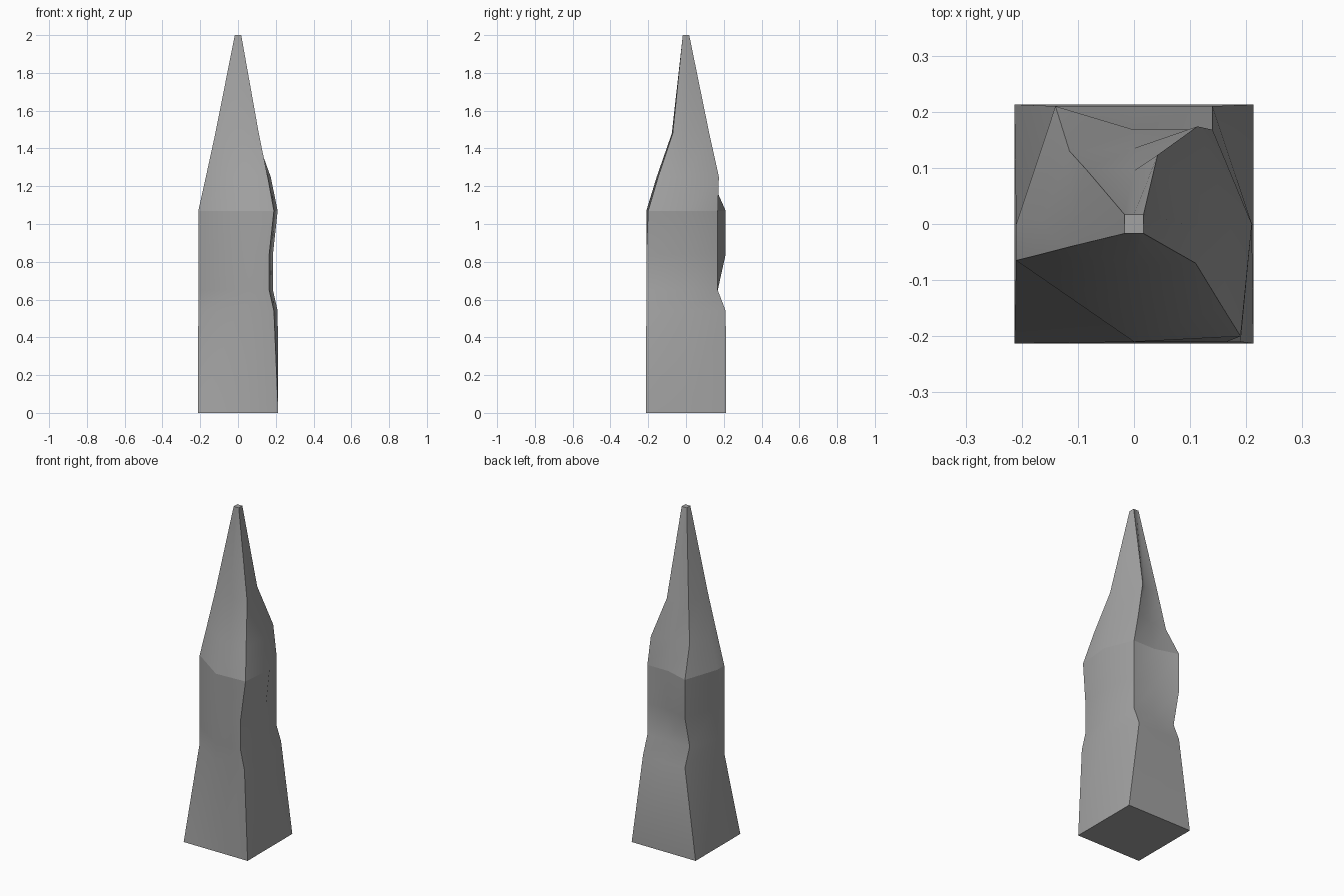
import bpy
import bmesh

cube = bpy.data.objects.get("Cube")
if cube:
    bpy.data.objects.remove(cube, do_unlink=True)

# Grey stone colour
stone = bpy.data.materials.new("stone grey")
stone.use_nodes = True
colour = (0.36, 0.36, 0.36, 1.0)
stone.diffuse_color = colour
stone.node_tree.nodes["Principled BSDF"].inputs["Base Color"].default_value = colour

BASE_HALF = 0.213
TIP_HALF = 0.017
SHOULDER = 4  # ring where the shaft turns into the point


def square_ring(height, half):
    """A plain square section with corners and side middles."""
    corners = [(-half, -half), (half, -half), (half, half), (-half, half)]
    return height, corners, (half, half, half, half)


# Each section: height, corners (front -x, front +x, back +x, back -x),
# then how far the front, +x, back and -x side middles stand out
sections = [
    square_ring(0, BASE_HALF),
    (.54, [(-.21, -.065), (.19, -.21), (.14, .21), (-.14, .21)], (.21, .21, .21, .21)),
    (.65, [(-.21, -.065), (.165, -.21), (.14, .168), (-.14, .165)], (.21, .185, .168, .207)),
    (.84, [(-.21, -.065), (.165, -.21), (.14, .168), (-.14, .21)], (.21, .185, .168, .207)),
    (1.07, [(-.21, -.065), (.19, -.2), (.14, .168), (-.14, .21)], (.21, .21, .168, .21)),
    (1.25, [(-.17, -.055), (.157, -.147), (.113, .174), (-.115, .13)], (.155, .173, .135, .165)),
    (1.48, [(-.12, -.042), (.11, -.07), (.042, .123), (-.085, .097)], (.075, .09, .095, .11)),
    square_ring(2, TIP_HALF),
]


def add_ring(bm, height, corners, middles):
    """Place corner and side-middle vertices in turn around one section."""
    front, right, back, left = middles
    mid_points = [(0, -front), (right, 0), (0, back), (-left, 0)]
    ring = []
    for corner, middle in zip(corners, mid_points):
        ring.append(bm.verts.new((*corner, height)))
        ring.append(bm.verts.new((*middle, height)))
    return ring


# Carved spike: skin the sections and cap both ends
bm = bmesh.new()
rings = [add_ring(bm, *section) for section in sections]
count = len(rings[0])
for lower, upper in zip(rings, rings[1:]):
    for i in range(count):
        j = (i + 1) % count
        bm.faces.new((lower[i], lower[j], upper[j], upper[i])).smooth = True
bm.faces.new(list(reversed(rings[0])))
bm.faces.new(rings[-1])
bmesh.ops.recalc_face_normals(bm, faces=bm.faces[:])


def sharpen(a, b):
    edge = bm.edges.get((a, b))
    if edge:
        edge.smooth = False


# Crisp corners, shoulder and end rims
for lower, upper in zip(rings, rings[1:]):
    for i in range(0, count, 2):
        sharpen(lower[i], upper[i])
for ring in (rings[0], rings[SHOULDER], rings[-1]):
    for i in range(count):
        sharpen(ring[i], ring[(i + 1) % count])

mesh = bpy.data.meshes.new("stone_spike")
bm.to_mesh(mesh)
bm.free()
mesh.materials.append(stone)
spike = bpy.data.objects.new("stone_spike", mesh)
bpy.context.collection.objects.link(spike)
